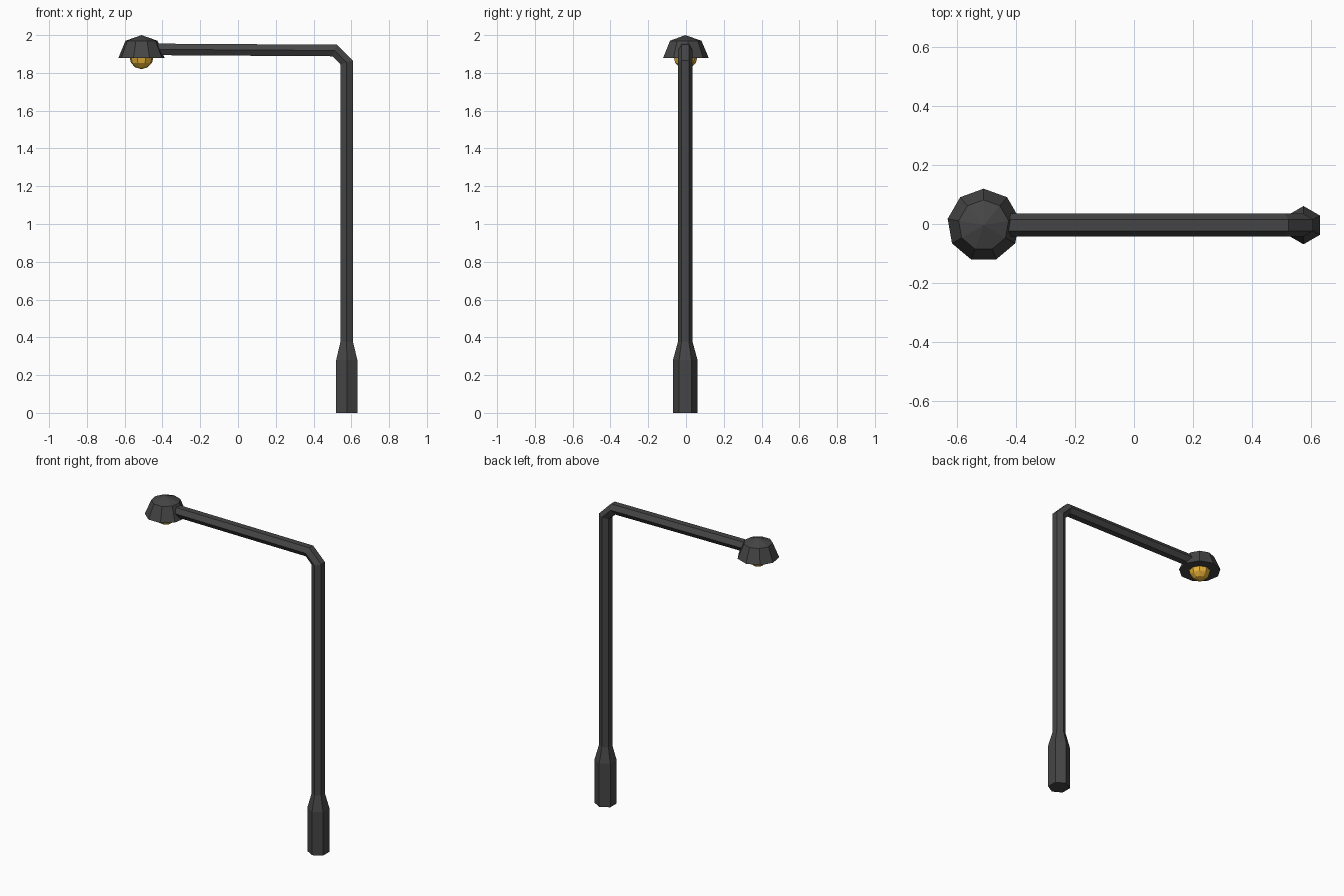
import bpy, bmesh, math

if "Cube" in bpy.data.objects:
    bpy.data.objects.remove(bpy.data.objects["Cube"])

Y0 = -0.004            # common centre line in y
LAMP_X = -0.511


def material(name, color):
    m = bpy.data.materials.new(name)
    m.diffuse_color = (*color, 1)
    m.use_nodes = True
    m.node_tree.nodes["Principled BSDF"].inputs["Base Color"].default_value = m.diffuse_color
    return m


def loft(name, rings, mat):
    """Skin a list of point rings; a one-point ring makes a tip, other ends are capped."""
    bm = bmesh.new()
    vs = [[bm.verts.new(p) for p in r] for r in rings]
    for a, b in zip(vs, vs[1:]):
        n = max(len(a), len(b))
        for i in range(n):
            j = (i + 1) % n
            if len(b) == 1:
                bm.faces.new((a[i], a[j], b[0]))
            else:
                bm.faces.new((a[i], a[j], b[j], b[i]))
    for end in (vs[0], vs[-1]):
        if len(end) > 2:
            bm.faces.new(end)
    bmesh.ops.recalc_face_normals(bm, faces=bm.faces)
    me = bpy.data.meshes.new(name)
    bm.to_mesh(me)
    bm.free()
    me.materials.append(mat)
    ob = bpy.data.objects.new(name, me)
    bpy.context.collection.objects.link(ob)
    return ob


def hex_ring(outer, inner, r):
    """Hexagon with flats through outer and inner (x, z) points and corners at +-r in y."""
    mid = ((outer[0] + inner[0]) / 2, (outer[1] + inner[1]) / 2)
    pts = ((outer, -r / 2), (outer, r / 2), (mid, r),
           (inner, r / 2), (inner, -r / 2), (mid, -r))
    return [(p[0], Y0 + y, p[1]) for p, y in pts]


def lamp_ring(r, z, n=9):
    if r == 0:
        return [(LAMP_X, Y0, z)]
    return [(LAMP_X + r * math.sin(math.tau * i / n),
             Y0 + r * math.cos(math.tau * i / n), z) for i in range(n)]


dark = material("dark_metal", (0.06, 0.06, 0.06))
amber = material("amber_glass", (0.8, 0.45, 0.04))

# Post with wide foot, elbow and horizontal arm in one hexagonal sweep
loft("post_and_arm", [
    hex_ring((0.632, 0), (0.52, 0), 0.065),
    hex_ring((0.632, 0.28), (0.52, 0.28), 0.065),
    hex_ring((0.609, 0.375), (0.542, 0.375), 0.039),
    hex_ring((0.609, 1.865), (0.542, 1.845), 0.039),
    hex_ring((0.525, 1.949), (0.50, 1.888), 0.039),
    hex_ring((-0.45, 1.955), (-0.45, 1.894), 0.039),
], dark)

# Lamp shade with shallow pointed top
loft("lamp_shade", [lamp_ring(0.124, 1.88), lamp_ring(0.086, 1.97),
                    lamp_ring(0, 2.0)], dark)

# Half-round bulb below the shade
R = 0.065
loft("bulb", [lamp_ring(R * math.cos(math.radians(a)),
                        1.885 - R * math.sin(math.radians(a))) for a in (0, 30, 60)]
     + [lamp_ring(0, 1.885 - R)], amber)
